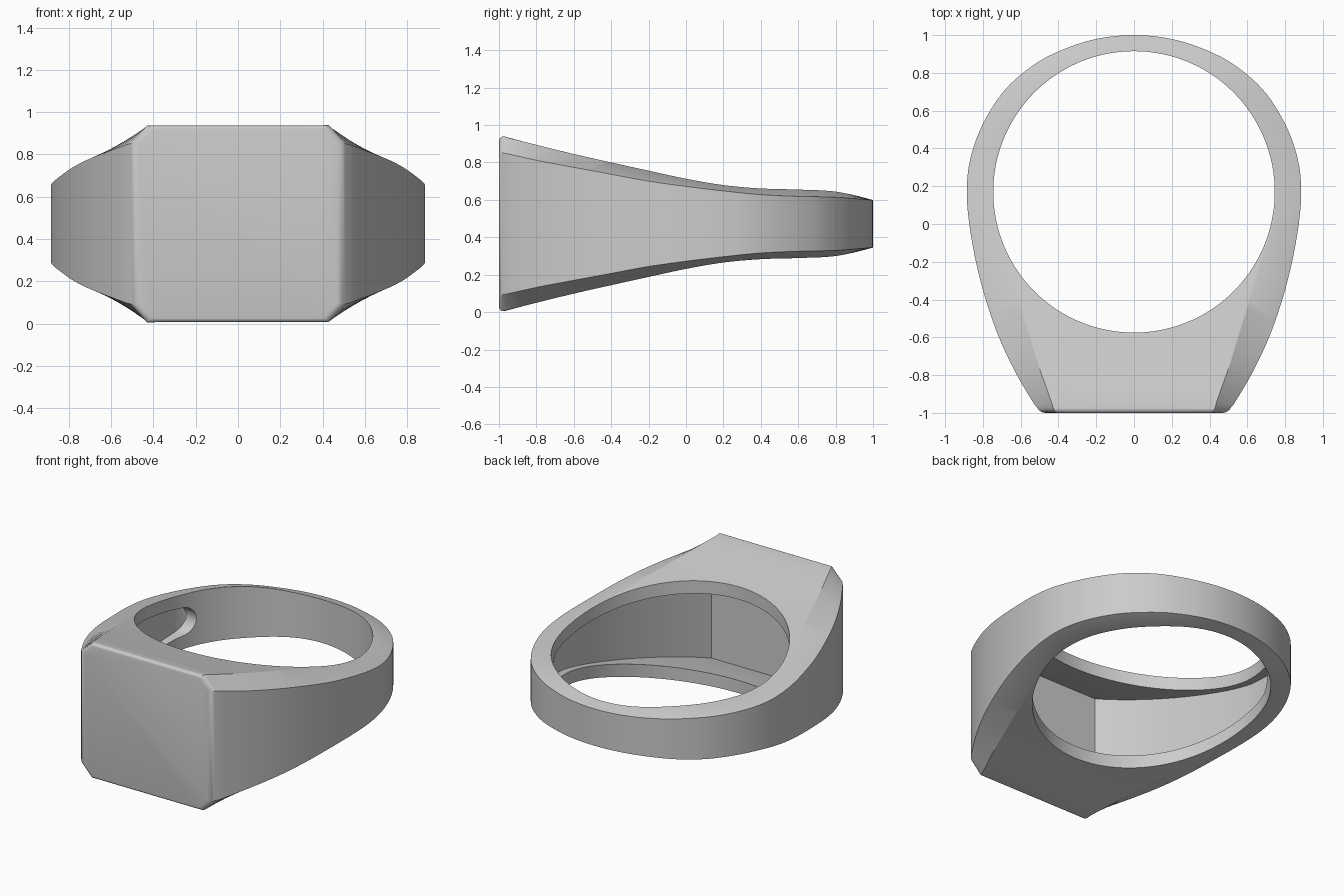
import bpy, bmesh, math
from mathutils import Vector

if "Cube" in bpy.data.objects:
    bpy.data.objects.remove(bpy.data.objects["Cube"])

MID = 0.472            # height of the ring's middle plane
BORE_Y, BORE_R = 0.17, 0.745


def catmull(a, b, c, d, t):
    return 0.5 * (2 * b + (c - a) * t + (2 * a - 5 * b + 4 * c - d) * t * t
                  + (3 * b - a - 3 * c + d) * t ** 3)


def spline(pts, n):
    """Smooth path through pts; first and last points only set the tangents."""
    pts = [Vector(p) for p in pts]
    out = [catmull(*pts[i:i + 4], k / n) for i in range(len(pts) - 3) for k in range(n)]
    return out + [pts[-2]]


def table(values, y0, step):
    """Smooth function of y from evenly spaced values."""
    v = [2 * values[0] - values[1]] + values + [2 * values[-1] - values[-2]]

    def f(y):
        u = max(0, min(len(values) - 1.0001, (y - y0) / step))
        i = int(u)
        return catmull(*v[i:i + 4], u - i)
    return f


# half-heights: top face, outer rim edge
top_h = table([.472, .422, .373, .328, .284, .241, .207, .189, .183, .172, .130], -1, .2)
rim_h = table([.385, .340, .302, .265, .228, .200, .176, .156, .147, .142, .127], -1, .2)


def bore_point(p):
    c = Vector((0, BORE_Y))
    return c + (p - c).normalized() * BORE_R


def add_object(name, bm):
    bmesh.ops.recalc_face_normals(bm, faces=bm.faces)
    me = bpy.data.meshes.new(name)
    bm.to_mesh(me)
    bm.free()
    ob = bpy.data.objects.new(name, me)
    bpy.context.collection.objects.link(ob)
    return ob


def loft(bm, rings, closed):
    rows = [[bm.verts.new(p) for p in r] for r in rings]
    n, m = len(rows), len(rows[0])
    for i in range(n if closed else n - 1):
        a, b = rows[i], rows[(i + 1) % n]
        for j in range(m):
            k = (j + 1) % m
            bm.faces.new((a[j], a[k], b[k], b[j]))
    return rows


# outer outline from the front corner round to the back
outline = spline([(.37, -1.22), (.5, -1), (.62, -.8), (.715, -.6), (.785, -.4), (.837, -.2),
                  (.872, 0), (.885, .17), (.868, .34), (.805, .52), (.7, .69), (.575, .81),
                  (.43, .9), (.22, .975), (0, 1), (-.22, .975)], 5)
# inner line of the tapering chamfer
chamfer = spline([(.37, -1.25), (.42, -1), (.505, -.75), (.575, -.52), (.64, -.32),
                  (.69, -.14), (.73, .02)], 5)


def section(p, m, edge):
    b = bore_point(p)
    if m is None:
        m = b.lerp(p, .08)
    upper = [(p.x, p.y, edge)]
    for k in range(5):
        q = m.lerp(b, k / 4)
        upper.append((q.x, q.y, top_h(q.y)))
    return [(x, y, MID + z) for x, y, z in upper] + \
           [(x, y, MID - z) for x, y, z in reversed(upper)]


half = []
for k in range(9):                                    # flat front
    p = Vector((.42 * k / 8, -1))
    half.append(section(p, p, top_h(-1)))
for i, p in enumerate(outline):                       # sides and back
    m = chamfer[i] if i < 20 else None
    half.append(section(p, m, rim_h(p.y)))
mirrored = [[(-x, y, z) for x, y, z in s] for s in reversed(half[1:-1])]

# ring body
bm = bmesh.new()
loft(bm, half + mirrored, True)
bmesh.ops.remove_doubles(bm, verts=bm.verts, dist=1e-4)
bmesh.ops.recalc_face_normals(bm, faces=bm.faces)
front = [f for f in bm.faces if all(v.co.y < -.9995 for v in f.verts)]
face = bmesh.ops.dissolve_faces(bm, faces=front)['region'][0]
bmesh.ops.bevel(bm, geom=list(face.edges), offset=.03, segments=4, profile=.5,
                affect='EDGES', clamp_overlap=False)
ring = add_object("signet_ring", bm)

# hollow behind the front face, ending in rounded slots on the inside
pocket = spline([(.34, -1.06, .42), (.435, -.9, .365), (.535, -.72, .315), (.635, -.5, .262),
                 (.72, -.25, .207), (.775, 0, .155), (.795, .2, .120), (.785, .34, .103)], 5)
for k in range(1, 9):
    a = math.pi / 2 * k / 8
    pocket.append(Vector((.785 - .045 * k / 8, .4 + .1 * math.sin(a), .002 + .095 * math.cos(a))))
bm = bmesh.new()
rows = loft(bm, [[(x, y, MID + z), (-x, y, MID + z), (-x, y, MID - z), (x, y, MID - z)]
                 for x, y, z in pocket], False)
bm.faces.new(rows[0])
bm.faces.new(rows[-1])
cutter = add_object("pocket_cutter", bm)
cutter.hide_render = True

mod = ring.modifiers.new("pocket", 'BOOLEAN')
mod.operation, mod.solver, mod.object = 'DIFFERENCE', 'EXACT', cutter
bpy.context.view_layer.objects.active = ring
ring.select_set(True)
bpy.ops.object.modifier_apply(modifier=mod.name)
bpy.data.objects.remove(cutter)
bpy.ops.object.shade_smooth_by_angle(angle=math.radians(22))
